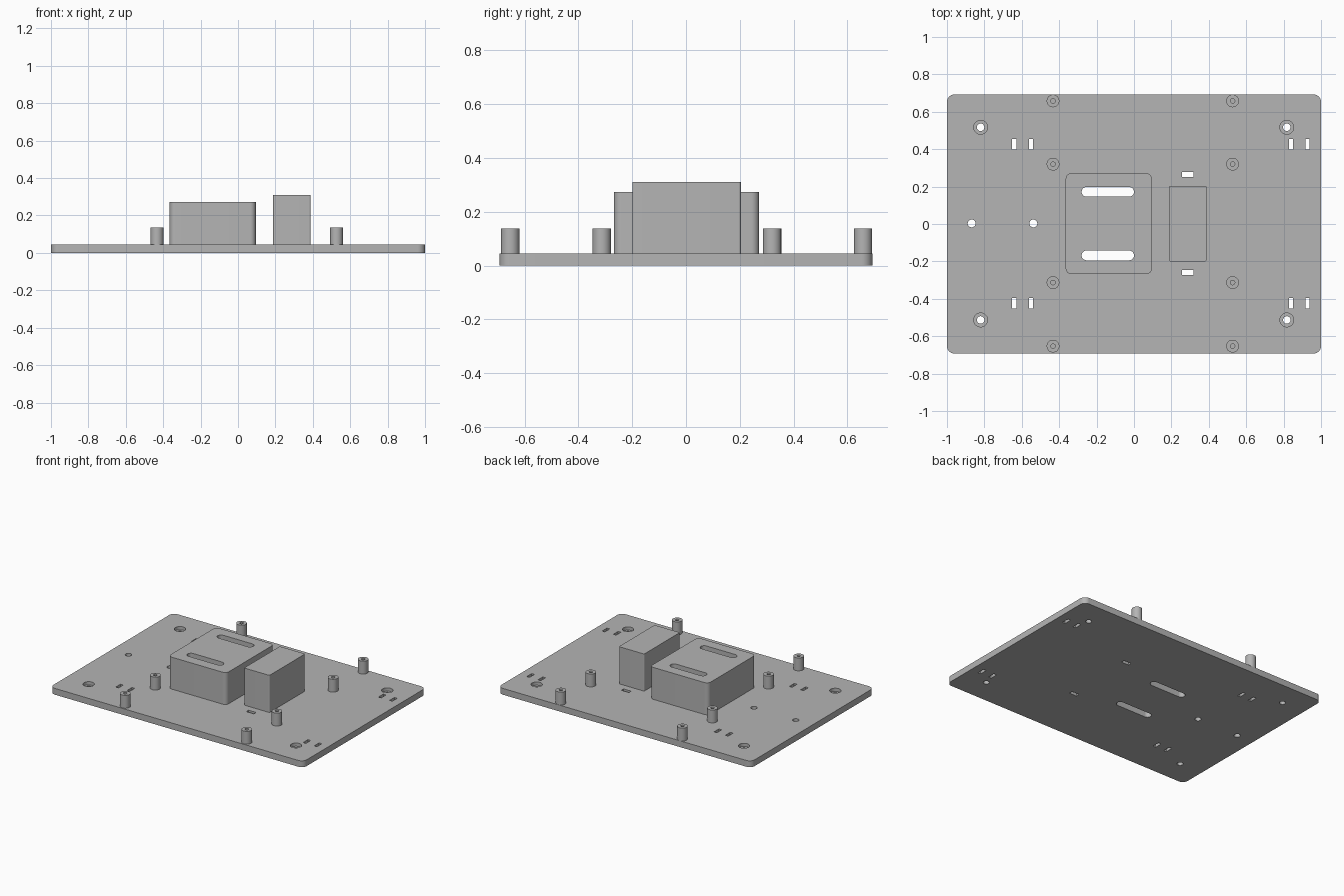
import bpy
import bmesh
from math import cos, sin, pi

cube = bpy.data.objects.get("Cube")
if cube:
    bpy.data.objects.remove(cube, do_unlink=True)

grey = bpy.data.materials.new("plain grey")
grey.use_nodes = True
colour = (0.46, 0.46, 0.46, 1)
grey.diffuse_color = colour
grey.node_tree.nodes["Principled BSDF"].inputs["Base Color"].default_value = colour


def outline(x, y, w, d, r, steps=10):
    """Rounded rectangle; a radius of half the width gives a circle or slot."""
    if r == 0:
        return [(x + sx * w / 2, y + sy * d / 2)
                for sx, sy in ((1, 1), (-1, 1), (-1, -1), (1, -1))]
    points = []
    for k, (sx, sy) in enumerate(((1, 1), (-1, 1), (-1, -1), (1, -1))):
        for i in range(steps + 1):
            a = (k + i / steps) * pi / 2
            p = (x + sx * (w / 2 - r) + r * cos(a), y + sy * (d / 2 - r) + r * sin(a))
            if not points or abs(p[0] - points[-1][0]) + abs(p[1] - points[-1][1]) > 1e-5:
                points.append(p)
    if abs(points[0][0] - points[-1][0]) + abs(points[0][1] - points[-1][1]) < 1e-5:
        points.pop()
    return points


def prisms(name, shapes, z0, z1):
    """One object made of upright prisms, one for each outline."""
    bm = bmesh.new()
    for shape in shapes:
        low = [bm.verts.new((x, y, z0)) for x, y in shape]
        high = [bm.verts.new((x, y, z1)) for x, y in shape]
        bm.faces.new(low[::-1])
        bm.faces.new(high)
        n = len(shape)
        for i in range(n):
            j = (i + 1) % n
            bm.faces.new((low[i], low[j], high[j], high[i]))
    mesh = bpy.data.meshes.new(name)
    bm.to_mesh(mesh)
    bm.free()
    mesh.materials.append(grey)
    obj = bpy.data.objects.new(name, mesh)
    bpy.context.collection.objects.link(obj)
    return obj


def select(obj):
    bpy.ops.object.select_all(action="DESELECT")
    obj.select_set(True)
    bpy.context.view_layer.objects.active = obj


def cut(obj, shapes, z0, z1):
    cutter = prisms("cutter", shapes, z0, z1)
    cutter.hide_render = True
    mod = obj.modifiers.new("cut", "BOOLEAN")
    mod.operation = "DIFFERENCE"
    mod.solver = "EXACT"
    mod.object = cutter
    select(obj)
    bpy.ops.object.modifier_apply(modifier=mod.name)
    bpy.data.objects.remove(cutter, do_unlink=True)


def circle(x, y, r):
    return outline(x, y, 2 * r, 2 * r, r)


PLATE_TOP = 0.045
parts = []

# Base plate with screw holes, strap slots and long slots
plate = prisms("base_plate", [outline(0, 0, 2, 1.385, 0.04)], 0, PLATE_TOP)
corners = [(x, y) for x in (-0.82, 0.817) for y in (-0.513, 0.517)]
long_slots = [outline(-0.14, y, 0.28, 0.052, 0.026) for y in (-0.168, 0.172)]
strap_slots = [outline(x, y, 0.022, 0.055, 0)
               for x in (-0.64, -0.55, 0.84, 0.928) for y in (-0.423, 0.427)]
tie_slots = [outline(0.287, y, 0.06, 0.026, 0) for y in (-0.26, 0.264)]
small_holes = [circle(x, 0.003, 0.021) for x in (-0.868, -0.538)]
screw_holes = [circle(x, y, 0.02) for x, y in corners]
cut(plate, [circle(x, y, 0.037) for x, y in corners], 0.022, 0.1)
cut(plate, long_slots + strap_slots + tie_slots + small_holes + screw_holes, -0.1, 0.1)
parts.append(plate)

# Wide block, slotted right through
wide = prisms("wide_block", [outline(-0.135, 0.002, 0.46, 0.54, 0.03)], PLATE_TOP, 0.273)
cut(wide, long_slots, 0, 0.4)
parts.append(wide)

# Tall block
parts.append(prisms("tall_block", [outline(0.288, 0.002, 0.2, 0.403, 0.008)], PLATE_TOP, 0.31))

# Standoffs with blind pilot holes
for x in (-0.433, 0.527):
    for y in (-0.653, -0.313, 0.32, 0.658):
        post = prisms("standoff", [circle(x, y, 0.034)], PLATE_TOP, 0.137)
        cut(post, [circle(x, y, 0.012)], 0.06, 0.2)
        parts.append(post)

for part in parts:
    select(part)
    bpy.ops.object.shade_smooth_by_angle(angle=pi / 6)
